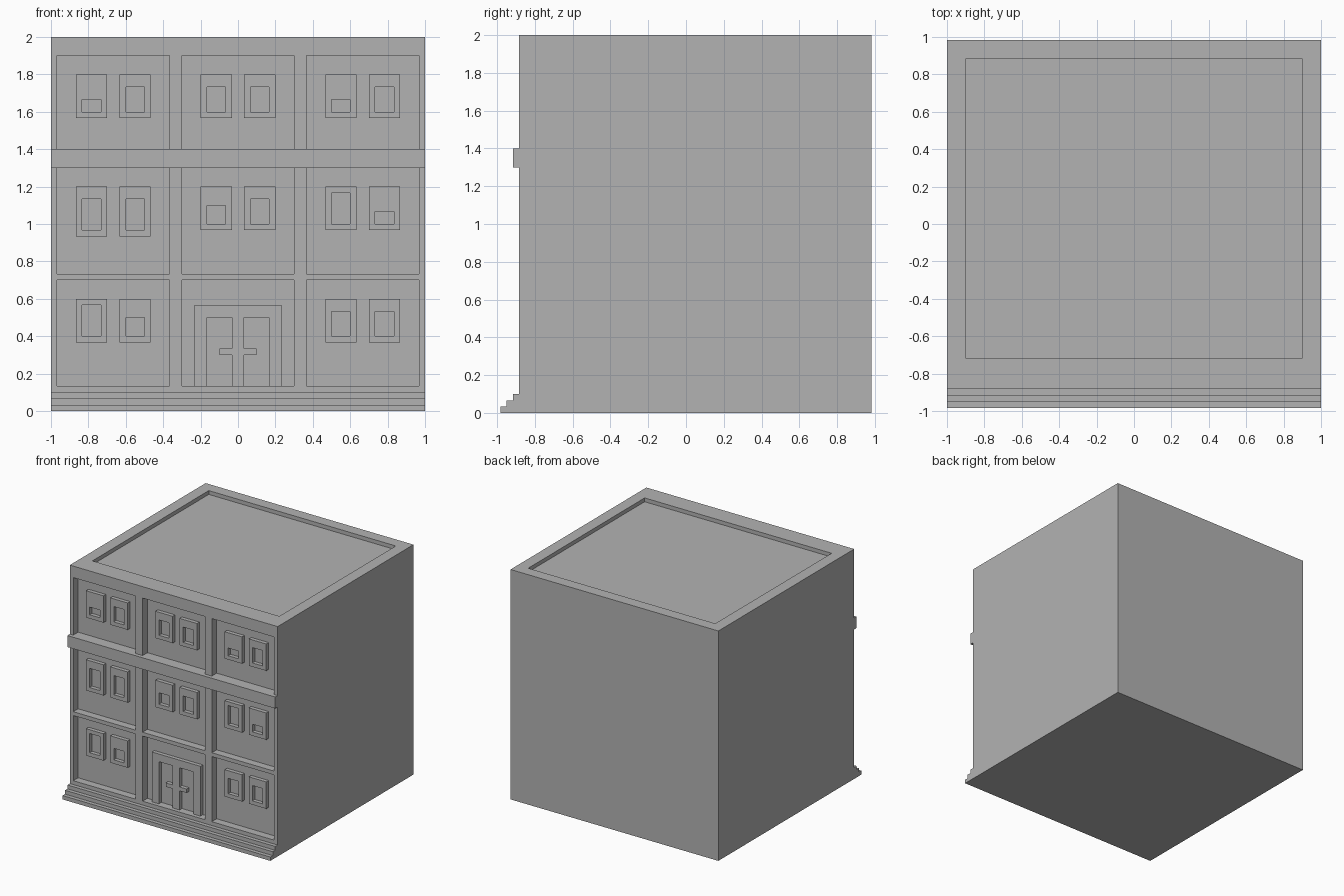
import bpy
import bmesh
from mathutils import Vector

if "Cube" in bpy.data.objects:
    bpy.data.objects.remove(bpy.data.objects["Cube"], do_unlink=True)

U = 1 / 30          # building module; all sizes below are in modules
WALL = -26.5        # front wall
PANEL = -24.5       # sunken wall panels
FRAME = -25.5       # face of window and door frames
BACK = 29.5

stone = bpy.data.materials.new("grey stone")
stone.use_nodes = True
GREY = (0.45, 0.45, 0.45, 1)
stone.diffuse_color = GREY
stone.node_tree.nodes["Principled BSDF"].inputs["Base Color"].default_value = GREY


def prisms(name, items):
    """Each item is (outline points, extrusion vector); returns one object."""
    bm = bmesh.new()
    for points, direction in items:
        base = bm.faces.new([bm.verts.new(Vector(p) * U) for p in points])
        ext = bmesh.ops.extrude_face_region(bm, geom=[base], use_keep_orig=True)
        moved = [v for v in ext["geom"] if isinstance(v, bmesh.types.BMVert)]
        bmesh.ops.translate(bm, verts=moved, vec=Vector(direction) * U)
    bmesh.ops.recalc_face_normals(bm, faces=bm.faces)
    mesh = bpy.data.meshes.new(name)
    bm.to_mesh(mesh)
    bm.free()
    mesh.materials.append(stone)
    obj = bpy.data.objects.new(name, mesh)
    bpy.context.collection.objects.link(obj)
    return obj


def slab(x0, x1, z0, z1, y0, y1):
    return [(x0, y0, z0), (x1, y0, z0), (x1, y0, z1), (x0, y0, z1)], (0, y1 - y0, 0)


def cut(obj, cutter):
    cutter.hide_render = True
    mod = obj.modifiers.new("cut", "BOOLEAN")
    mod.operation = "DIFFERENCE"
    mod.solver = "EXACT"
    mod.object = cutter
    bpy.context.view_layer.objects.active = obj
    bpy.ops.object.modifier_apply(modifier=mod.name)
    bpy.data.objects.remove(cutter, do_unlink=True)


# Body: one side profile with front steps and string course
profile = [(BACK, 0), (BACK, 60), (WALL, 60), (WALL, 42), (WALL - 1, 42),
           (WALL - 1, 39), (WALL, 39), (WALL, 3), (WALL - 1, 3), (WALL - 1, 2),
           (WALL - 2, 2), (WALL - 2, 1), (WALL - 3, 1), (WALL - 3, 0)]
body = prisms("building_body", [([(-30, y, z) for y, z in profile], (60, 0, 0))])

# Sunken facade panels and the roof well inside the parapet
recesses = [slab(x, x + 18, z0, z1, WALL - 0.5, PANEL)
            for x in (-29, -9, 11) for z0, z1 in ((4, 21), (22, 39), (42, 57))]
recesses.append(slab(-27, 27, 59, 62, -21.5, 26.5))
cut(body, prisms("recess_cutter", recesses))

# Windows: sill height of the row, then the opening height in each frame
columns = (-26, -19, -6, 1, 14, 21)
rows = (("lower", 11, (5, 3, 0, 0, 4, 4)),
        ("middle", 29, (5, 5, 3, 4, 5, 2)),
        ("upper", 47, (2, 4, 4, 4, 2, 4)))
for row, sill, openings in rows:
    frames, holes = [], []
    for x, height in zip(columns, openings):
        if not height:
            continue
        base = sill - 1 if row == "middle" and x < -10 else sill
        frames.append(slab(x, x + 5, base, sill + 7, FRAME, PANEL + 0.2))
        holes.append(slab(x + 1, x + 4, base + 1, base + 1 + height,
                          FRAME - 1, PANEL + 1))
    windows = prisms(row + "_window_frames", frames)
    cut(windows, prisms("opening_cutter", holes))

# Double door: two leaves cut around a centre post and cross handle
leaf = [(1, 3), (5, 3), (5, 15), (1, 15), (1, 10), (3, 10), (3, 9), (1, 9)]
door = prisms("door_frame", [slab(-7, 7, 4, 17, FRAME, PANEL + 0.2)])
cut(door, prisms("leaf_cutter", [([(s * x, FRAME - 1, z) for x, z in leaf], (0, 3, 0))
                                 for s in (-1, 1)]))
